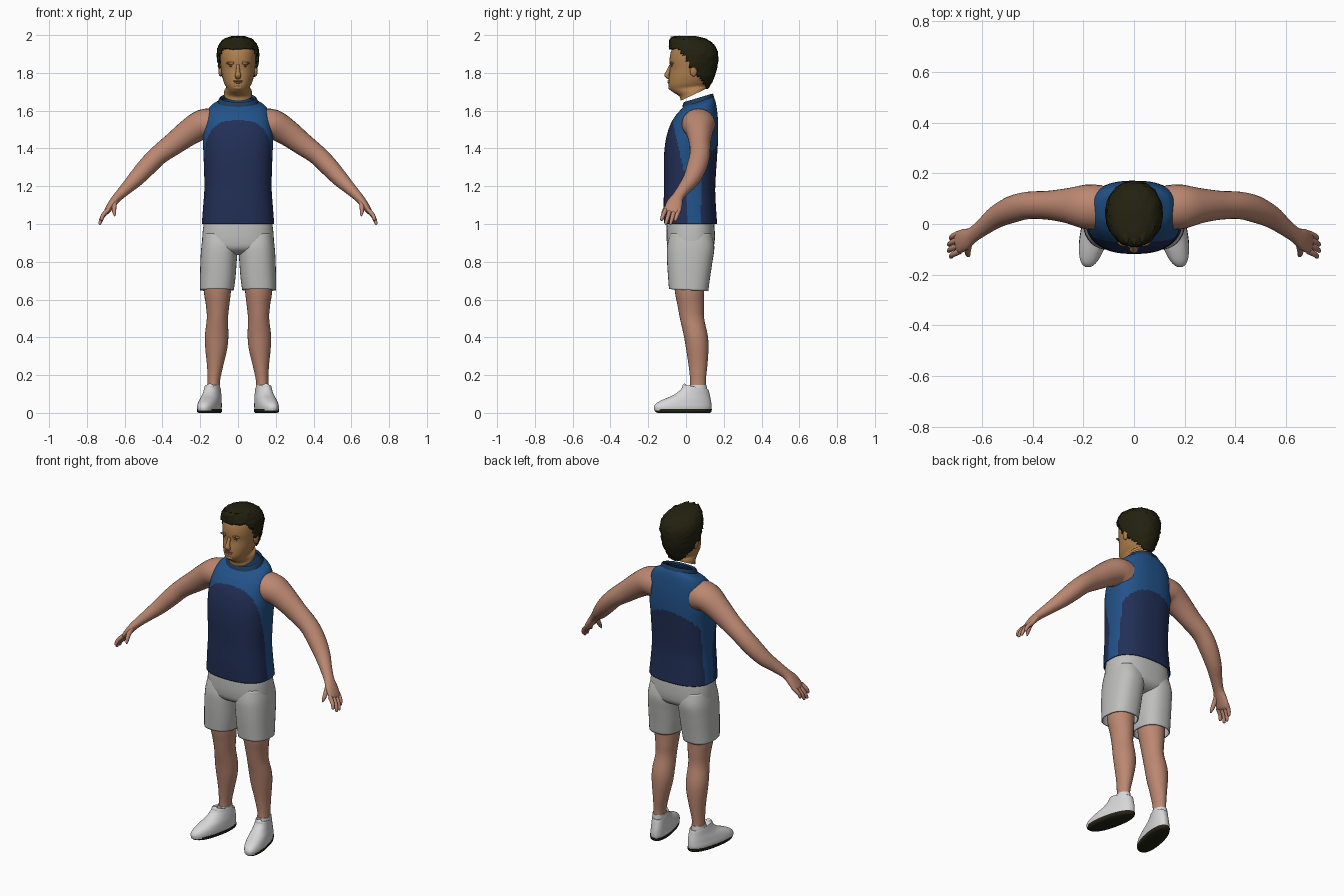
import bpy, bmesh, math, random
from mathutils import Vector

random.seed(4)


def material(name, rgb):
    m = bpy.data.materials.new(name)
    m.diffuse_color = (*rgb, 1)
    return m


SKIN = material("body skin", (0.50, 0.245, 0.165))
FACE = material("face skin", (0.43, 0.215, 0.075))
LIPS = material("lips and lids", (0.24, 0.10, 0.045))
HAIR = material("dark hair", (0.017, 0.016, 0.005))
NAVY = material("navy cloth", (0.016, 0.029, 0.095))
BLUE = material("blue cloth", (0.016, 0.085, 0.25))
TRIM = material("collar cloth", (0.012, 0.045, 0.11))
GREY = material("shorts cloth", (0.52, 0.52, 0.51))
WHITE = material("shoe white", (0.68, 0.68, 0.68))
SOLE = material("sole rubber", (0.017, 0.017, 0.008))


def refine(rows, n):
    """Smooth interpolation through rows of numbers."""
    out = []
    for i in range(len(rows) - 1):
        p0, p1 = rows[max(i - 1, 0)], rows[i]
        p2, p3 = rows[i + 1], rows[min(i + 2, len(rows) - 1)]
        for k in range(n):
            t = k / n
            out.append([0.5 * (2 * b + (c - a) * t + (2 * a - 5 * b + 4 * c - d) * t * t
                               + (3 * b - a - 3 * c + d) * t ** 3)
                        for a, b, c, d in zip(p0, p1, p2, p3)])
    out.append(list(rows[-1]))
    return out


def finish(name, bm, mats, mirror=False, thick=0, paint=None):
    bmesh.ops.recalc_face_normals(bm, faces=bm.faces[:])
    for f in bm.faces:
        f.smooth = True
        if paint:
            f.material_index = paint(f.calc_center_median())
    for e in bm.edges:
        e.smooth = e.calc_face_angle(0) < math.radians(50)
    me = bpy.data.meshes.new(name)
    bm.to_mesh(me)
    bm.free()
    for m in mats:
        me.materials.append(m)
    ob = bpy.data.objects.new(name, me)
    bpy.context.collection.objects.link(ob)
    if thick:
        s = ob.modifiers.new("thickness", 'SOLIDIFY')
        s.thickness, s.offset = thick, -1
    if mirror:
        ob.modifiers.new("mirror", 'MIRROR').use_mirror_merge = False
    return ob


def loft(rings, cap0, cap1):
    bm = bmesh.new()
    vs = [[bm.verts.new(p) for p in r] for r in rings]
    n = len(vs[0])
    for a, b in zip(vs, vs[1:]):
        for i in range(n):
            bm.faces.new((a[i], a[(i + 1) % n], b[(i + 1) % n], b[i]))
    if cap0:
        bm.faces.new(vs[0][::-1])
    if cap1:
        bm.faces.new(vs[-1])
    return bm


def spow(v, p):
    return math.copysign(abs(v) ** p, v)


def stack(rows, n=5, seg=32, power=2.0, shear=0, caps=(False, False)):
    """Level rings: (z, centre x, half width, front y, back y, tilt)."""
    rings = []
    for z, cx, hx, y0, y1, tilt in refine(rows, n):
        ring = []
        for i in range(seg):
            a = 2 * math.pi * i / seg
            dy = (y1 - y0) / 2 * spow(math.sin(a), 2 / power)
            y = (y0 + y1) / 2 + dy
            ring.append((cx + hx * spow(math.cos(a), 2 / power) + shear * y, y, z + tilt * dy))
        rings.append(ring)
    return loft(rings, *caps)


def tube(pts, axis, n=4, seg=20):
    """Rings across a path: (x, y, z, half size along axis, other half size)."""
    pts = refine(pts, n)
    rings = []
    for i, (x, y, z, a, b) in enumerate(pts):
        t = (Vector(pts[min(i + 1, len(pts) - 1)][:3]) - Vector(pts[max(i - 1, 0)][:3])).normalized()
        u = Vector(axis)
        u = (u - u.dot(t) * t).normalized()
        w = t.cross(u)
        rings.append([Vector((x, y, z)) + u * a * math.cos(2 * math.pi * k / seg)
                      + w * b * math.sin(2 * math.pi * k / seg) for k in range(seg)])
    return loft(rings, True, True)


def blob(name, centre, size, mat, mirror=False):
    bm = bmesh.new()
    bmesh.ops.create_uvsphere(bm, u_segments=16, v_segments=10, radius=1)
    for v in bm.verts:
        v.co = Vector([c + s * q for c, s, q in zip(centre, size, v.co)])
    return finish(name, bm, [mat], mirror)


# Sleeveless shirt with curved front and back panels
def panel(c):
    def arch(base, rise, half):
        return base + rise * math.sqrt(max(0, 1 - (c.x / half) ** 2))
    front = c.y < 0.005 - max(0, c.z - 1.2) * 0.22 and c.z < arch(1.48, 0.095, 0.165)
    back = c.y > 0.08 + max(0, c.z - 1.2) * 0.15 and c.z < arch(1.28, 0.15, 0.185)
    return 0 if front or back else 1


shirt = [(1.0, 0, .192, -.115, .165, 0), (1.1, 0, .184, -.118, .158, 0),
         (1.2, 0, .178, -.117, .155, 0), (1.35, 0, .182, -.117, .164, 0),
         (1.45, 0, .186, -.106, .17, 0), (1.53, 0, .179, -.083, .17, .03),
         (1.585, 0, .168, -.055, .165, .1), (1.622, 0, .145, -.03, .158, .2),
         (1.642, 0, .112, -.016, .15, .28), (1.652, 0, .095, -.01, .142, .3)]
finish("shirt", stack(shirt, 9, 96, 2.5), [NAVY, BLUE], thick=.005, paint=panel)

# Raised collar band
collar = [(1.645, 0, .106, -.02, .15, .29), (1.662, 0, .1, -.014, .144, .3),
          (1.668, 0, .094, -.009, .139, .3), (1.655, 0, .09, -.005, .135, .3)]
finish("collar", stack(collar, 3, 48, 2.2), [TRIM])

# Neck and head, with a slanted lower neck edge
head = [(1.685, 0, .075, -.03, .112, .47), (1.705, 0, .072, -.036, .112, .38),
        (1.722, 0, .062, -.082, .115, .14), (1.745, 0, .073, -.092, .125, .08),
        (1.78, 0, .083, -.09, .14, 0), (1.82, 0, .089, -.084, .15, 0),
        (1.87, 0, .094, -.087, .155, 0), (1.92, 0, .092, -.077, .15, 0),
        (1.955, 0, .075, -.05, .13, 0), (1.98, 0, .03, 0, .07, 0)]
finish("head", stack(head, 4, 40, 2.1, caps=(False, True)), [FACE])

# Facial features
finish("nose", tube([(0, -.082, 1.842, .008, .006), (0, -.095, 1.805, .011, .011),
                     (0, -.1, 1.787, .017, .014), (0, -.086, 1.772, .012, .008)], (1, 0, 0)), [FACE])
blob("brow_ridge", (.036, -.074, 1.851), (.028, .012, .007), FACE, True)
blob("eyebrow", (.037, -.078, 1.856), (.022, .010, .003), LIPS, True)
blob("eye", (.035, -.074, 1.836), (.014, .006, .004), LIPS, True)
blob("upper_lip", (0, -.088, 1.757), (.025, .010, .004), LIPS)
blob("lower_lip", (0, -.088, 1.749), (.021, .010, .005), FACE)
blob("chin", (0, -.078, 1.722), (.026, .016, .014), FACE)
blob("ear", (.093, .04, 1.815), (.011, .02, .034), FACE, True)

# Hair shell trimmed along the hairline
hair = [(1.715, 0, .06, -.06, .114, 0), (1.75, 0, .08, -.09, .138, 0),
        (1.8, 0, .097, -.095, .158, 0), (1.86, 0, .109, -.097, .169, 0),
        (1.91, 0, .112, -.092, .168, 0), (1.95, 0, .1, -.088, .148, 0),
        (1.978, 0, .075, -.084, .115, -.03), (1.994, 0, .035, -.05, .065, -.03),
        (1.996, 0, .008, -.01, .02, 0)]
bm = stack(hair, 5, 48, 2.1, caps=(False, True))
LINE = [(1.70, .112), (1.74, .1), (1.78, .075), (1.82, .025), (1.88, .0), (1.925, -.045), (1.94, -.3)]


def behind_hairline(c):
    for (z0, a), (z1, b) in zip(LINE, LINE[1:]):
        if z0 <= c.z <= z1:
            return c.y > a + (b - a) * (c.z - z0) / (z1 - z0)
    return c.z > 1.9


bmesh.ops.delete(bm, geom=[f for f in bm.faces if not behind_hairline(f.calc_center_median())],
                 context='FACES')
for v in bm.verts:
    if v.co.z < 1.985:
        v.co += Vector([random.uniform(-.003, .003) for _ in range(3)])
finish("hair", bm, [HAIR], thick=.012)
for x, y in ((-.03, -.062), (.0, -.068), (.032, -.058)):
    finish("hair_tuft", tube([(x, y + .04, 1.978, .025, .012), (x, y + .01, 1.986, .018, .009),
                              (x, y - .014, 1.99, .003, .002)], (1, 0, 0), 3, 10), [HAIR])

# Arms running into the palms
arm = [(.13, .065, 1.525, .088, .088), (.19, .068, 1.525, .088, .08), (.26, .072, 1.485, .07, .07),
       (.34, .074, 1.425, .057, .06), (.42, .073, 1.365, .054, .052), (.48, .058, 1.305, .053, .05),
       (.54, .03, 1.24, .045, .043), (.59, -.008, 1.19, .035, .033), (.635, -.042, 1.145, .031, .025),
       (.665, -.06, 1.11, .042, .021), (.692, -.072, 1.07, .045, .016), (.7, -.076, 1.058, .036, .009)]
finish("arm", tube(arm, (0, 1, 0), 4, 24), [SKIN], True)

# Fingers and thumb
for i, tip in enumerate(((.724, -.131, 1.018), (.733, -.108, .997), (.732, -.083, .997), (.724, -.058, 1.015))):
    base = Vector((.688, -.108 + .024 * i, 1.075))
    tip = Vector(tip)
    mid = base.lerp(tip, .55) + Vector((.007, 0, .003))
    near = mid.lerp(tip, .85)
    finish("finger", tube([(*base, .012, .012), (*mid, .011, .011), (*near, .008, .008),
                           (*tip, .003, .003)], (0, 1, 0), 3, 10), [SKIN], True)
finish("thumb", tube([(.65, -.07, 1.125, .017, .014), (.656, -.1, 1.092, .014, .013),
                      (.655, -.12, 1.06, .010, .010), (.652, -.128, 1.042, .003, .003)],
                     (0, 1, 0), 3, 10), [SKIN], True)

# Shorts: hip section and two open legs
hips = [(1.02, 0, .178, -.1, .148, 0), (.97, 0, .186, -.103, .152, 0), (.91, 0, .19, -.102, .152, 0),
        (.87, 0, .188, -.092, .142, 0), (.845, 0, .16, -.06, .11, 0), (.835, 0, .1, -.02, .06, 0)]
finish("shorts_hips", stack(hips, 5, 48, 2.5, caps=(True, True)), [GREY])
short_leg = [(.95, .095, .088, -.085, .135, 0), (.88, .098, .096, -.1, .15, 0),
             (.8, .103, .096, -.1, .14, 0), (.72, .107, .094, -.095, .128, 0),
             (.65, .112, .09, -.09, .118, -.05)]
finish("shorts_leg", stack(short_leg, 5, 36, 2.4), [GREY], True, .006)

# Legs
leg = [(.8, .105, .077, -.075, .105, 0), (.65, .109, .072, -.06, .096, 0),
       (.57, .108, .062, -.045, .095, 0), (.5, .109, .056, -.032, .096, 0),
       (.41, .113, .062, -.012, .115, 0), (.34, .115, .058, 0, .119, 0),
       (.25, .121, .043, .014, .113, 0), (.17, .128, .033, .022, .105, 0), (.1, .131, .034, .02, .108, 0)]
finish("leg", stack(leg, 5, 28, 2, caps=(True, True)), [SKIN], True)

# Socks, shoes and soles, toes turned outward
sock = [(.08, .132, .038, .014, .112, 0), (.125, .131, .037, .016, .111, 0), (.148, .13, .036, .018, .109, 0)]
finish("sock", stack(sock, 3, 28, caps=(True, True)), [WHITE], True)
shoe = [(.012, .148, .054, -.168, .132, 0), (.032, .148, .056, -.17, .135, 0),
        (.052, .147, .054, -.155, .134, 0), (.072, .146, .051, -.118, .131, 0),
        (.095, .145, .046, -.065, .126, 0), (.12, .145, .042, -.028, .121, -.05),
        (.137, .145, .039, -.01, .117, -.2), (.128, .145, .034, .01, .108, -.15)]
finish("shoe", stack(shoe, 4, 40, 2.25, -.2, (True, True)), [WHITE], True)
sole = [(0, .148, .05, -.15, .126, 0), (.006, .148, .056, -.162, .134, 0), (.02, .148, .0575, -.166, .137, 0)]
finish("sole", stack(sole, 3, 40, 2.25, -.2, (True, True)), [SOLE], True)
blob("shoe_tongue", (.148, -.008, .135), (.022, .012, .02), WHITE, True)
